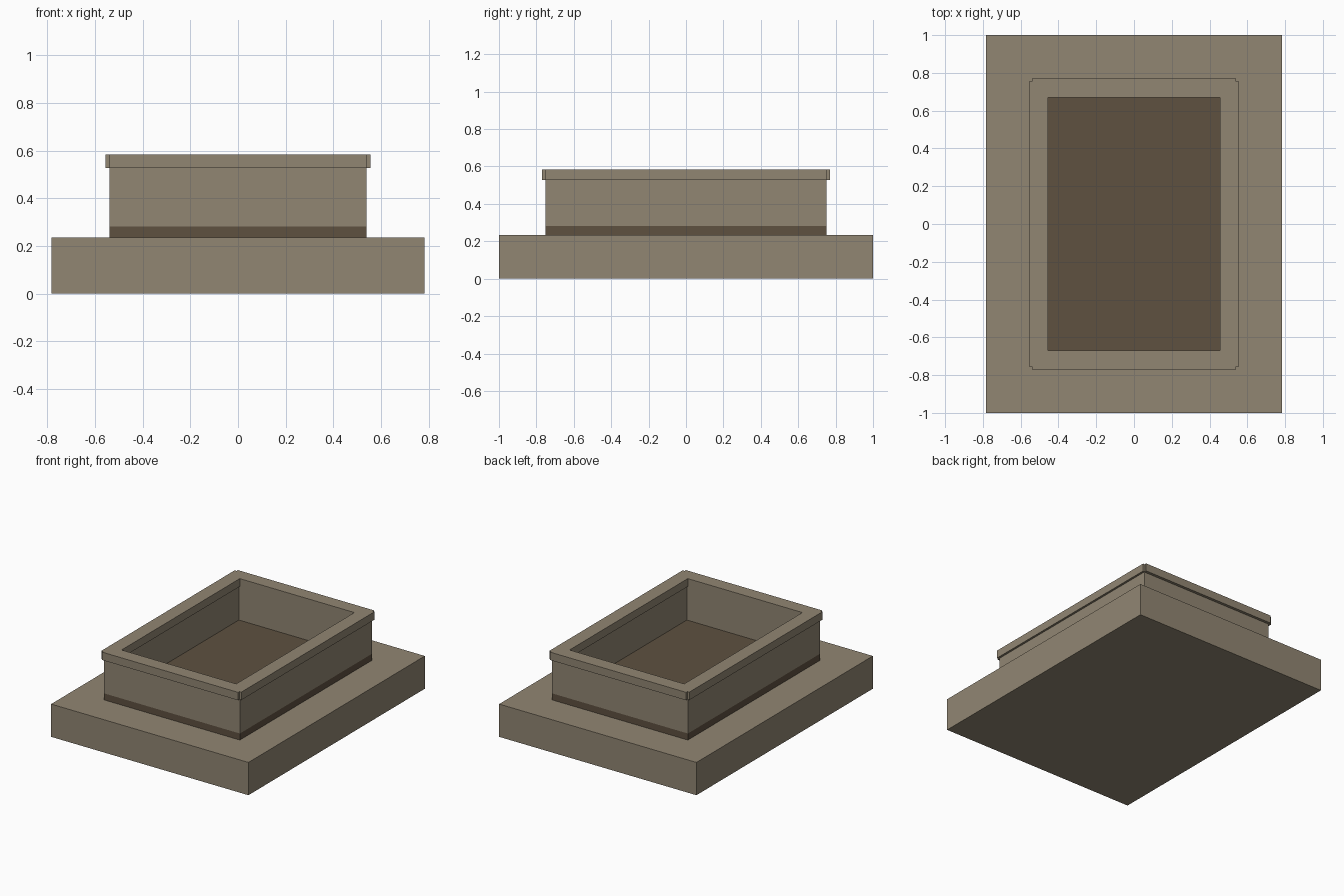
import bpy
import bmesh

cube = bpy.data.objects.get("Cube")
if cube:
    bpy.data.objects.remove(cube, do_unlink=True)


def material(name, color):
    mat = bpy.data.materials.new(name)
    mat.use_nodes = True
    mat.diffuse_color = color
    mat.node_tree.nodes["Principled BSDF"].inputs["Base Color"].default_value = color
    return mat


stone = material("tan stone", (0.283, 0.238, 0.171, 1))
earth = material("dark brown", (0.112, 0.082, 0.051, 1))


def finish(name, bm, mat):
    bmesh.ops.recalc_face_normals(bm, faces=bm.faces)
    mesh = bpy.data.meshes.new(name)
    bm.to_mesh(mesh)
    bm.free()
    mesh.materials.append(mat)
    obj = bpy.data.objects.new(name, mesh)
    bpy.context.collection.objects.link(obj)
    return obj


def box(name, low, high, mat):
    """Axis-aligned block between two opposite corners."""
    bm = bmesh.new()
    bmesh.ops.create_cube(bm, size=1)
    for v in bm.verts:
        v.co = [high[i] if v.co[i] > 0 else low[i] for i in range(3)]
    return finish(name, bm, mat)


BASE_X, BASE_Y = 0.783, 1.0
BODY_X, BODY_Y, WALL = 0.54, 0.75, 0.073
SLAB_Z, BASE_Z, FLOOR_Z, WALL_Z, TOP_Z = 0.195, 0.235, 0.282, 0.528, 0.585

# Wide base and its paving slab
box("base_block", (-BASE_X, -BASE_Y, 0), (BASE_X, BASE_Y, SLAB_Z), stone)
box("base_slab", (-BASE_X, -BASE_Y, SLAB_Z), (BASE_X, BASE_Y, BASE_Z), stone)

# Dark plinth, whose top is the floor of the basin
box("plinth_floor", (-BODY_X, -BODY_Y, BASE_Z), (BODY_X, BODY_Y, FLOOR_Z), earth)

# Long side walls, with the end walls fitted between them
inner_x, inner_y = BODY_X - WALL, BODY_Y - WALL
for side, x in (("right", -BODY_X), ("left", inner_x)):
    box(side + "_wall", (x, -BODY_Y, FLOOR_Z), (x + WALL, BODY_Y, WALL_Z), stone)
for end, y in (("front", -BODY_Y), ("back", inner_y)):
    box(end + "_wall", (-inner_x, y, FLOOR_Z), (inner_x, y + WALL, WALL_Z), stone)


def coping(name, outer, inner, notch, z, height, mat):
    """Rectangular ring with a small square notch at each outer corner."""
    bm = bmesh.new()
    corners = []
    for sx, sy in ((1, 1), (-1, 1), (-1, -1), (1, -1)):
        ox, oy = outer
        points = [(ox, oy - notch), (ox - notch, oy - notch), (ox - notch, oy)]
        if sx * sy < 0:
            points.reverse()
        points.append(inner)
        corners.append([bm.verts.new((sx * px, sy * py, z)) for px, py in points])
    for i, (a, b, c, p) in enumerate(corners):
        next_a, _, _, next_p = corners[(i + 1) % 4]
        bm.faces.new((p, a, b))
        bm.faces.new((p, b, c))
        bm.faces.new((p, c, next_a, next_p))
    ring = bmesh.ops.extrude_face_region(bm, geom=bm.faces[:], use_keep_orig=True)
    top = [g for g in ring["geom"] if isinstance(g, bmesh.types.BMVert)]
    bmesh.ops.translate(bm, verts=top, vec=(0, 0, height))
    return finish(name, bm, mat)


# Overhanging rim
coping("rim", (0.555, 0.77), (0.455, 0.67), 0.015, WALL_Z, TOP_Z - WALL_Z, stone)
